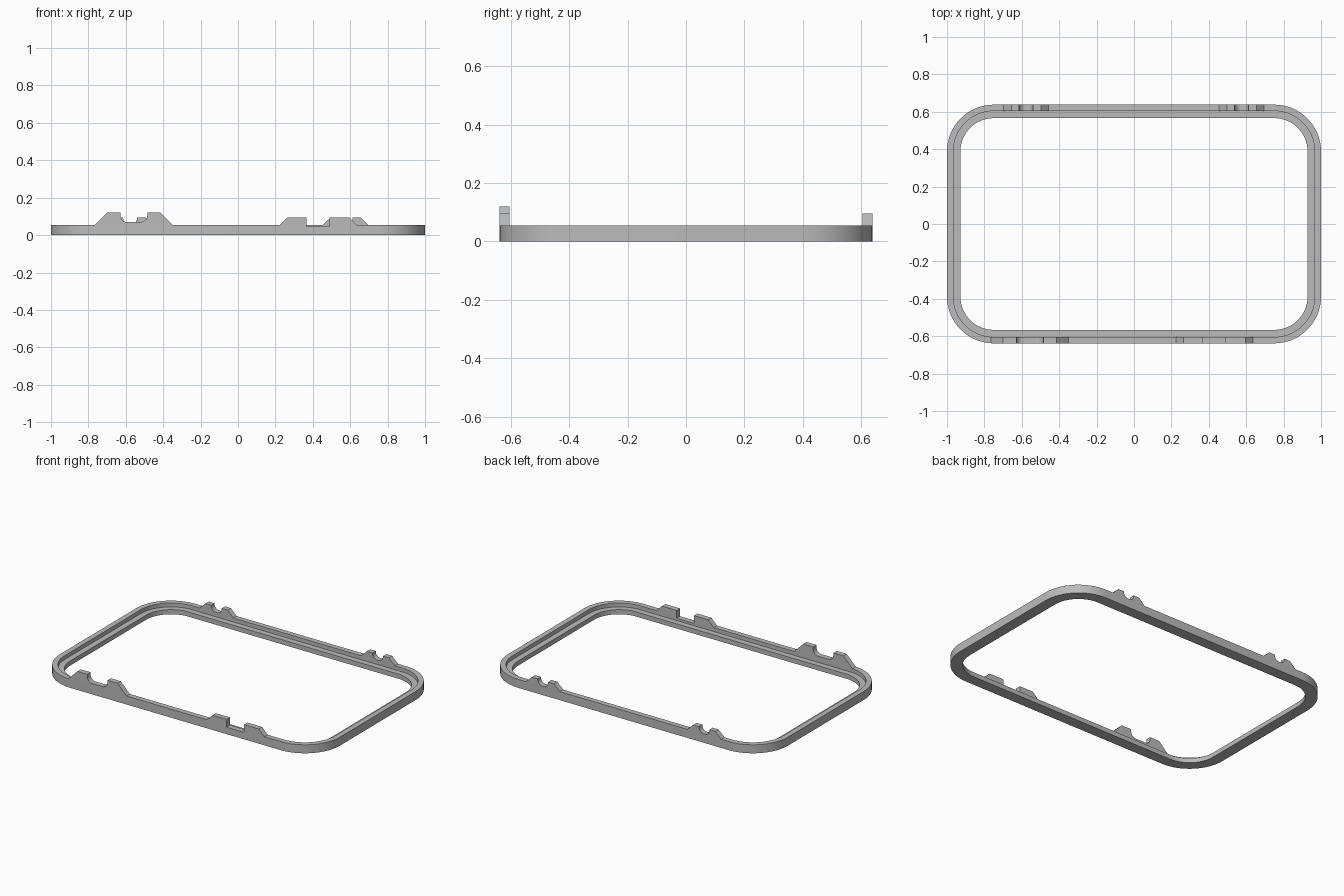
import bpy, bmesh, math

cube = bpy.data.objects.get("Cube")
if cube:
    bpy.data.objects.remove(cube, do_unlink=True)

HALF_X, HALF_Y, RADIUS = 1.0, 0.638, 0.25
RIM, LEDGE, WALL = 0.055, 0.03, 0.034

grey = bpy.data.materials.new("plain grey")
grey.use_nodes = True
grey.diffuse_color = (0.5, 0.5, 0.5, 1)
grey.node_tree.nodes["Principled BSDF"].inputs["Base Color"].default_value = (0.5, 0.5, 0.5, 1)


def finish(name, bm):
    bmesh.ops.recalc_face_normals(bm, faces=bm.faces)
    mesh = bpy.data.meshes.new(name)
    bm.to_mesh(mesh)
    bm.free()
    mesh.materials.append(grey)
    obj = bpy.data.objects.new(name, mesh)
    bpy.context.collection.objects.link(obj)
    return obj


def rounded_rect(inset, steps=16):
    points = []
    for k, (sx, sy) in enumerate([(1, 1), (-1, 1), (-1, -1), (1, -1)]):
        for i in range(steps + 1):
            a = (k + i / steps) * math.pi / 2
            points.append((sx * (HALF_X - RADIUS) + (RADIUS - inset) * math.cos(a),
                           sy * (HALF_Y - RADIUS) + (RADIUS - inset) * math.sin(a)))
    return points


def extrude_profile(name, profile, y0, y1):
    bm = bmesh.new()
    face = bm.faces.new([bm.verts.new((x, y0, z)) for x, z in profile])
    out = bmesh.ops.extrude_face_region(bm, geom=[face], use_keep_orig=True)
    moved = [g for g in out["geom"] if isinstance(g, bmesh.types.BMVert)]
    bmesh.ops.translate(bm, verts=moved, vec=(0, y1 - y0, 0))
    return finish(name, bm)


def arc(cx, cz, r, start, end, steps=8):
    angles = [math.radians(start + (end - start) * i / steps) for i in range(steps + 1)]
    return [(cx + r * math.cos(a), cz + r * math.sin(a)) for a in angles]


def tab_profile(cx, half, slope, top, gap, floor, r):
    """Trapezoid with a round-bottomed notch in the middle of its top."""
    notch = ([(-gap, top)] + arc(-gap + r, floor + r, r, 180, 270)
             + arc(gap - r, floor + r, r, 270, 360) + [(gap, top)])
    points = [(-half, RIM), (-half + slope, top)] + notch + [(half - slope, top), (half, RIM)]
    return [(cx + x, z) for x, z in points]


# Frame: stepped section swept around a rounded rectangle
bm = bmesh.new()
section = [(0, 0), (0, RIM), (WALL, RIM), (WALL, LEDGE), (0.072, LEDGE), (0.072, 0)]
rings = [[bm.verts.new((x, y, z)) for x, y in rounded_rect(d)] for d, z in section]
for ring, following in zip(rings, rings[1:] + rings[:1]):
    for i in range(len(ring)):
        bm.faces.new((ring[i - 1], ring[i], following[i], following[i - 1]))
frame = finish("frame", bm)

# Shallow slot cut into the front rim
cutter = extrude_profile("slot_cutter", [(0.365, 0.045), (0.49, 0.045), (0.49, 0.1), (0.365, 0.1)],
                         -HALF_Y - 0.02, -HALF_Y + WALL + 0.015)
cutter.hide_render = True
bpy.context.view_layer.objects.active = frame
frame.select_set(True)
cut = frame.modifiers.new("slot", 'BOOLEAN')
cut.operation, cut.solver, cut.object = 'DIFFERENCE', 'EXACT', cutter
bpy.ops.object.modifier_apply(modifier=cut.name)
bpy.data.objects.remove(cutter, do_unlink=True)
bpy.ops.object.shade_smooth_by_angle(angle=math.radians(30))

# Tall notched tab at front right
extrude_profile("front_right_tab", tab_profile(-0.557, 0.208, 0.065, 0.12, 0.072, 0.07, 0.035),
                -HALF_Y, -HALF_Y + WALL)

# Pair of front left tabs either side of the slot
extrude_profile("front_left_tab_inner", [(0.225, RIM), (0.265, 0.095), (0.365, 0.095), (0.365, RIM)],
                -HALF_Y, -HALF_Y + WALL)
extrude_profile("front_left_tab_outer", [(0.49, RIM), (0.49, 0.095), (0.595, 0.095), (0.635, RIM)],
                -HALF_Y, -HALF_Y + WALL)

# Small notched tabs on the back rim
for side, x in (("right", -0.577), ("left", 0.575)):
    extrude_profile("back_" + side + "_tab", tab_profile(x, 0.121, 0.042, 0.095, 0.037, 0.058, 0.032),
                    HALF_Y - WALL, HALF_Y)
